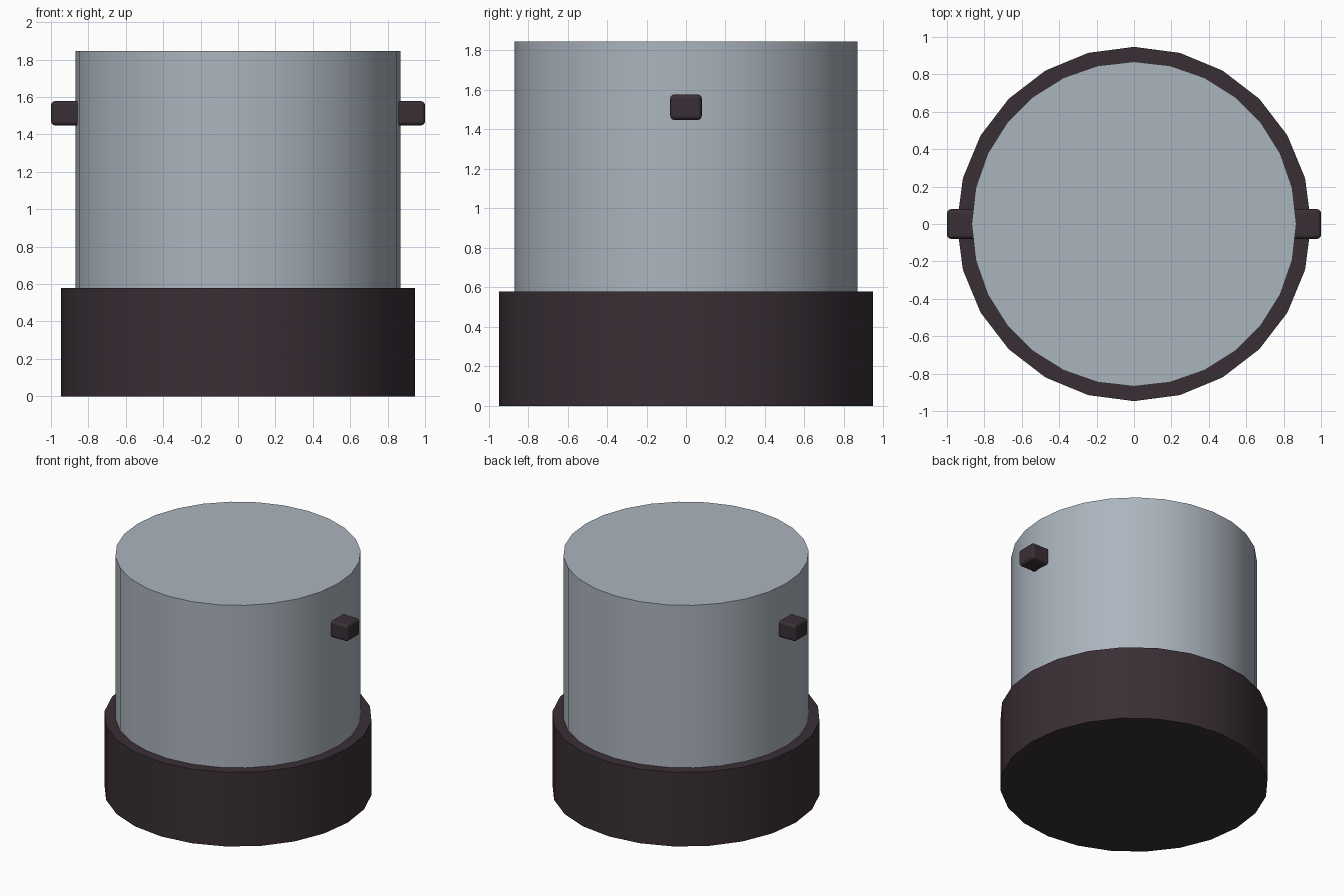
import bpy
import math

cube = bpy.data.objects.get("Cube")
if cube:
    bpy.data.objects.remove(cube, do_unlink=True)


def make_material(name, color):
    mat = bpy.data.materials.new(name)
    mat.use_nodes = True
    mat.diffuse_color = (*color, 1)
    mat.node_tree.nodes["Principled BSDF"].inputs["Base Color"].default_value = (*color, 1)
    return mat


grey = make_material("blue_grey", (0.41, 0.46, 0.515))
dark = make_material("dark_plum", (0.041, 0.028, 0.036))


def finish(name, mat):
    obj = bpy.context.object
    obj.name = name
    obj.data.materials.append(mat)
    bpy.ops.object.shade_smooth_by_angle(angle=math.radians(35))
    return obj


def drum(name, sides, radius, bottom, top, mat):
    bpy.ops.mesh.primitive_cylinder_add(
        vertices=sides, radius=radius, depth=top - bottom,
        location=(0, 0, (bottom + top) / 2))
    return finish(name, mat)


def lug(name, side):
    inner, outer = 0.8, 1.0
    bpy.ops.mesh.primitive_cube_add(size=1, location=(side * (inner + outer) / 2, 0, 1.513))
    bpy.context.object.scale = (outer - inner, 0.16, 0.13)
    bpy.ops.object.transform_apply(location=False, rotation=False, scale=True)
    obj = finish(name, mat=dark)
    bevel = obj.modifiers.new("rounded_edges", "BEVEL")
    bevel.width = 0.022
    bevel.segments = 3
    bevel.harden_normals = True


# Wide base and the cylinder standing in it
drum("base", 24, 0.947, 0, 0.578, dark)
drum("body", 28, 0.868, 0.5, 1.845, grey)

# Side lugs
for label, sign in (("left", 1), ("right", -1)):
    lug(label + "_lug", sign)
